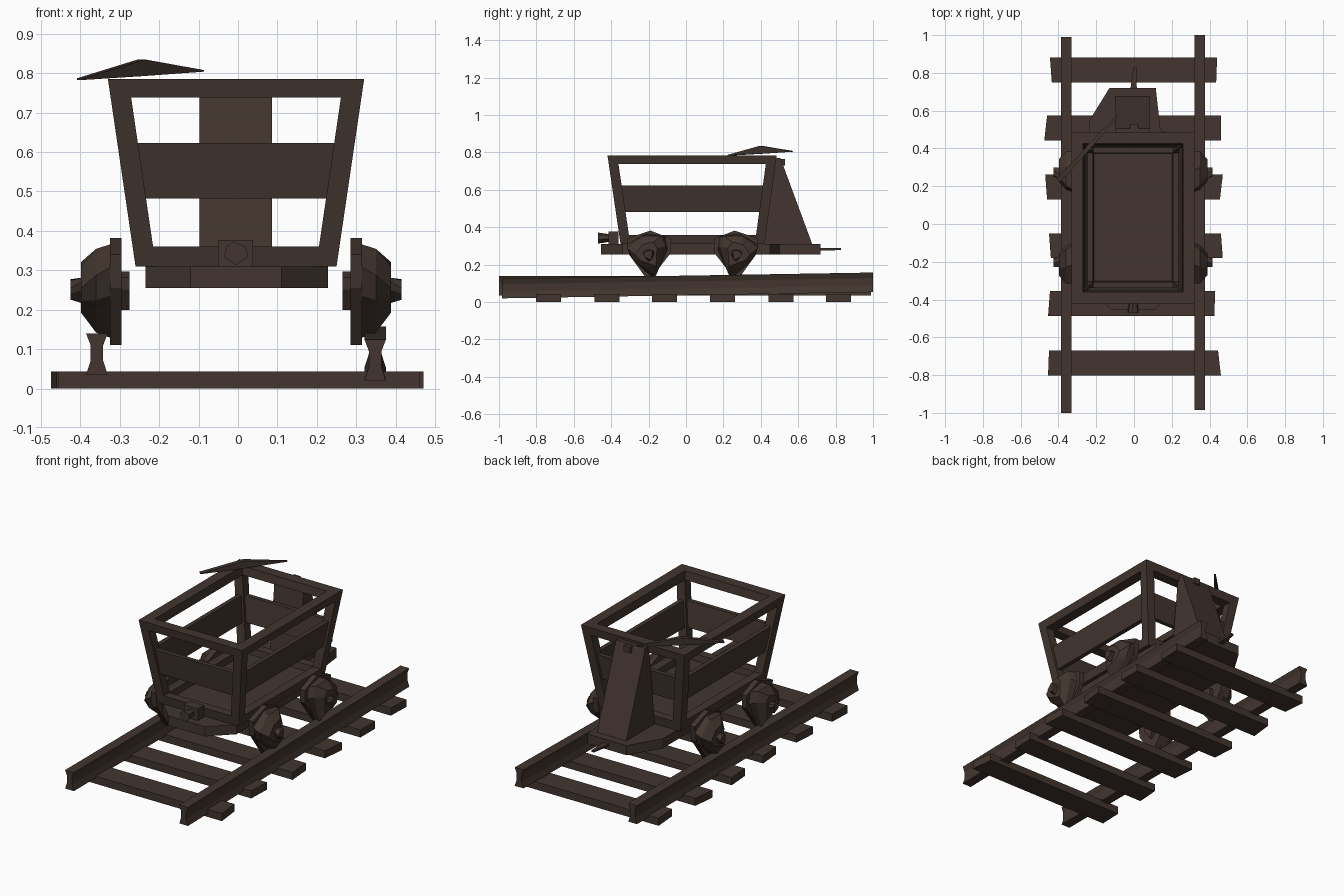
import bpy, bmesh, math
from mathutils import Vector

if "Cube" in bpy.data.objects:
    bpy.data.objects.remove(bpy.data.objects["Cube"])

brown = bpy.data.materials.new("dark_brown")
brown.diffuse_color = (0.055, 0.036, 0.028, 1)
brown.use_nodes = True
brown.node_tree.nodes["Principled BSDF"].inputs["Base Color"].default_value = brown.diffuse_color


def finish(bm, name):
    bmesh.ops.recalc_face_normals(bm, faces=bm.faces)
    me = bpy.data.meshes.new(name)
    bm.to_mesh(me)
    bm.free()
    me.materials.append(brown)
    ob = bpy.data.objects.new(name, me)
    bpy.context.collection.objects.link(ob)
    return ob


def loft(name, *loops):
    """Closed solid through point loops of equal length."""
    bm = bmesh.new()
    rings = [[bm.verts.new(p) for p in lp] for lp in loops]
    n = len(rings[0])
    for a, b in zip(rings, rings[1:]):
        for i in range(n):
            j = (i + 1) % n
            bm.faces.new((a[i], a[j], b[j], b[i]))
    bm.faces.new(rings[0])
    bm.faces.new(rings[-1])
    return finish(bm, name)


def rect(x0, x1, y0, y1, z):
    return [(x0, y0, z), (x1, y0, z), (x1, y1, z), (x0, y1, z)]


def box(name, x0, x1, y0, y1, z0, z1):
    return loft(name, rect(x0, x1, y0, y1, z0), rect(x0, x1, y0, y1, z1))


# Sleepers with slightly skewed ends: y, left back/front, right back/front
for y, lb, lf, rb, rf in [(-.735, -.45, -.455, .445, .46), (-.422, -.445, -.455, .43, .425),
                          (-.115, -.45, -.44, .46, .47), (.195, -.47, -.46, .47, .455),
                          (.508, -.46, -.475, .46, .46), (.815, -.445, -.435, .44, .435)]:
    loft("sleeper", *[[(lf, y - .066, z), (rf, y - .066, z), (rb, y + .066, z), (lb, y + .066, z)]
                      for z in (0, .043)])

# Rails with a waisted profile; the right one rises to the back
half = [(.0275, 0), (.016, .035), (.016, .075), (.0275, .105)]
profile = half + [(-x, z) for x, z in reversed(half)]
for name, x, ya, yb, za, zb in [("left_rail", -.358, -1, .99, .035, .035),
                                ("right_rail", .348, -.985, 1, .02, .053)]:
    loft(name, [(x + px, ya, za + pz) for px, pz in profile],
         [(x + px, yb, zb + pz) for px, pz in profile])

# Chassis platform with angled ends
outline = [(-.12, -.455), (.11, -.455), (.228, -.34), (.228, .45), (.14, .5), (.115, .72),
           (-.13, .72), (-.235, .55), (-.235, -.34)]
loft("platform", *[[(x, y, z) for x, y in outline] for z in (.255, .31)])


# Tub that flares towards the top
def tub(z, d):
    t = (z - .31) / .475
    return rect(-.26 - .07 * t + d, .25 + .07 * t - d,
                -.35 - .07 * t + d, .42 + .065 * t - d, z)


def band(name, z0, z1, inset, thick):
    bm = bmesh.new()
    loops = [tub(z0, inset), tub(z1, inset), tub(z1, inset + thick), tub(z0, inset + thick)]
    rings = [[bm.verts.new(p) for p in lp] for lp in loops]
    for k in range(4):
        a, b = rings[k], rings[(k + 1) % 4]
        for i in range(4):
            j = (i + 1) % 4
            bm.faces.new((a[i], a[j], b[j], b[i]))
    return finish(bm, name)


band("tub_top_frame", .738, .785, 0, .06)
band("tub_bottom_frame", .31, .36, 0, .05)
band("tub_planks", .482, .623, .014, .025)
box("tub_floor", -.22, .21, -.31, .38, .31, .325)

# Corner posts
for i in range(4):
    loops = []
    for z in (.36, .738):
        o, n = tub(z, 0)[i], tub(z, .052)[i]
        loops.append(rect(o[0], n[0], o[1], n[1], z))
    loft("corner_post", *loops)

# Lever housing, sloping down at the back
loft("lever_housing", rect(-.098, .086, .42, .675, .31), rect(-.098, .086, .472, .505, .77))
box("lever_bolt", -.02, .02, .5, .53, .73, .765)

# Brake lever: thin diagonal blade, peaked at the middle
d = Vector((.31, .34, 0)).normalized()
s = Vector((-d.y, d.x, 0)) * .012
m = Vector((-.245, .40, 0))


def section(c, z0, z1, w):
    return [c - s * w + Vector((0, 0, z0)), c + s * w + Vector((0, 0, z0)),
            c + s * w + Vector((0, 0, z1)), c - s * w + Vector((0, 0, z1))]


loft("brake_lever", section(m - d * .23, .783, .787, 1), section(m, .793, .835, 1),
     section(m + d * .23, .804, .808, .4))

# Couplings at both ends
box("coupling_block", -.05, .038, -.415, -.36, .31, .377)
ring = [(-.035, .335), (-.005, .313), (.025, .335), (.02, .36), (-.01, .372), (-.03, .36)]
loft("front_coupling", [(x, -.47, z) for x, z in ring],
     [(x * .7, -.41, .343 + (z - .343) * .7) for x, z in ring])
loft("rear_hook", [(-.02, .71, .275), (.015, .71, .275), (.015, .71, .29), (-.02, .71, .29)],
     [(-.002, .83, .278), (.012, .83, .278), (.012, .83, .288), (-.002, .83, .288)])

# Rough angular wheels: flange, tapered tread and hubs
shape = [(-.115, .09), (.01, .132), (.12, .09), (.12, .015), (0, -.14), (-.105, .005)]


def disc(x, yc, k, flip, turn=0):
    c, sn = math.cos(turn), math.sin(turn)
    return [(x, yc + flip * k * (a * c - b * sn), .25 + k * (a * sn + b * c)) for a, b in shape]


for side, off in ((-1, 0), (1, -.01)):
    def X(v):
        return side * (v + off)
    for yc, flip in ((-.2, 1), (.27, -1)):
        loft("wheel_flange", disc(X(.295), yc, 1, flip), disc(X(.325), yc, 1, flip))
        loft("wheel_tread", disc(X(.325), yc, .88, flip, .2), disc(X(.36), yc, .82, flip, .35),
             disc(X(.398), yc, .5, flip, .6))
        loft("outer_hub", disc(X(.395), yc, .24, flip), disc(X(.425), yc, .2, flip, .5))
        loft("inner_hub", disc(X(.275), yc, .36, flip), disc(X(.297), yc, .36, flip))
